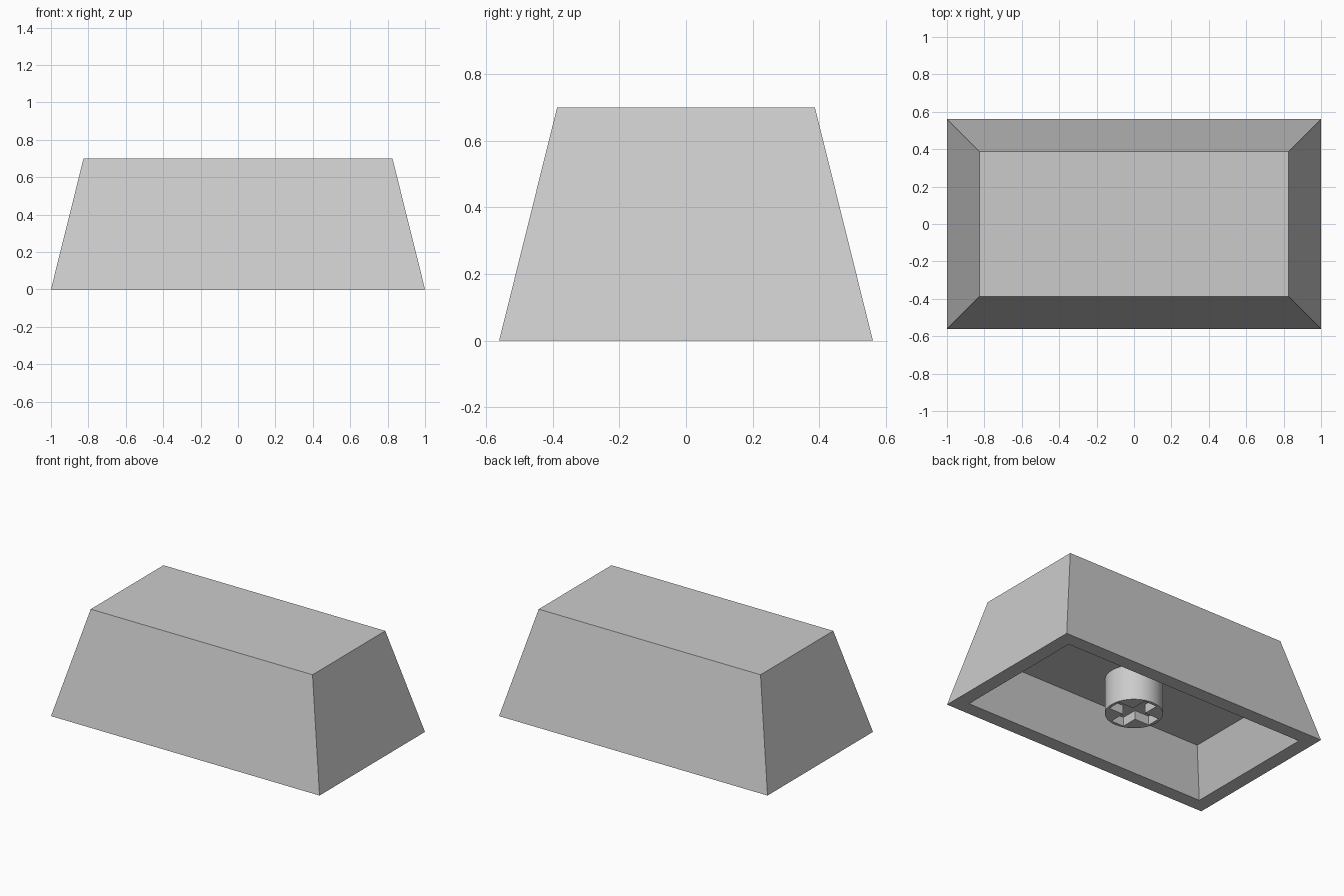
import bpy
import bmesh
from math import cos, sin, pi, radians

cube = bpy.data.objects.get("Cube")
if cube:
    bpy.data.objects.remove(cube, do_unlink=True)

# Single plastic colour
plastic = bpy.data.materials.new("grey_plastic")
plastic.use_nodes = True
GREY = (0.6, 0.6, 0.6, 1)
plastic.diffuse_color = GREY
plastic.node_tree.nodes["Principled BSDF"].inputs["Base Color"].default_value = GREY

CEILING = 0.297


def finish(bm, name):
    bmesh.ops.recalc_face_normals(bm, faces=bm.faces)
    mesh = bpy.data.meshes.new(name)
    bm.to_mesh(mesh)
    bm.free()
    mesh.materials.append(plastic)
    obj = bpy.data.objects.new(name, mesh)
    bpy.context.collection.objects.link(obj)
    return obj


def ring(bm, points, z):
    return [bm.verts.new((x, y, z)) for x, y in points]


def bridge(bm, a, b):
    for i in range(len(a)):
        bm.faces.new((a[i - 1], a[i], b[i], b[i - 1]))


def rectangle(x, y):
    return [(-x, -y), (x, -y), (x, y), (-x, y)]


# Hollow tapered cap: top, outer rim, inner rim, ceiling
bm = bmesh.new()
sections = [(0.826, 0.387, 0.70), (1.0, 0.561, 0), (0.905, 0.467, 0), (0.80, 0.361, CEILING)]
rings = [ring(bm, rectangle(x, y), z) for x, y, z in sections]
for a, b in zip(rings, rings[1:]):
    bridge(bm, a, b)
bm.faces.new(rings[0])
bm.faces.new(rings[-1])
finish(bm, "key_cap")

# Round stem under the ceiling with a shallow cross-shaped socket
RADIUS, ARM, HALF, SIDES = 0.175, 0.155, 0.047, 48
STEM_Z, SOCKET_Z = 0.06, 0.12
circle = [(RADIUS * cos(2 * pi * i / SIDES), RADIUS * sin(2 * pi * i / SIDES))
          for i in range(SIDES)]
cross = []
for c, s in ((1, 0), (0, 1), (-1, 0), (0, -1)):
    for x, y in ((ARM, -HALF), (ARM, HALF), (HALF, HALF)):
        cross.append((x * c - y * s, x * s + y * c))

bm = bmesh.new()
rim = ring(bm, circle, STEM_Z)
mouth = ring(bm, cross, STEM_Z)
outline = [bm.edges.new((loop[i - 1], loop[i]))
           for loop in (rim, mouth) for i in range(len(loop))]
bmesh.ops.triangle_fill(bm, edges=outline, use_beauty=True)
bridge(bm, rim, ring(bm, circle, CEILING))
socket_floor = ring(bm, cross, SOCKET_Z)
bridge(bm, mouth, socket_floor)
bm.faces.new(socket_floor)
stem = finish(bm, "stem")

# Smooth round wall, sharp rim and socket
bpy.ops.object.select_all(action="DESELECT")
stem.select_set(True)
bpy.context.view_layer.objects.active = stem
bpy.ops.object.shade_smooth_by_angle(angle=radians(30))
